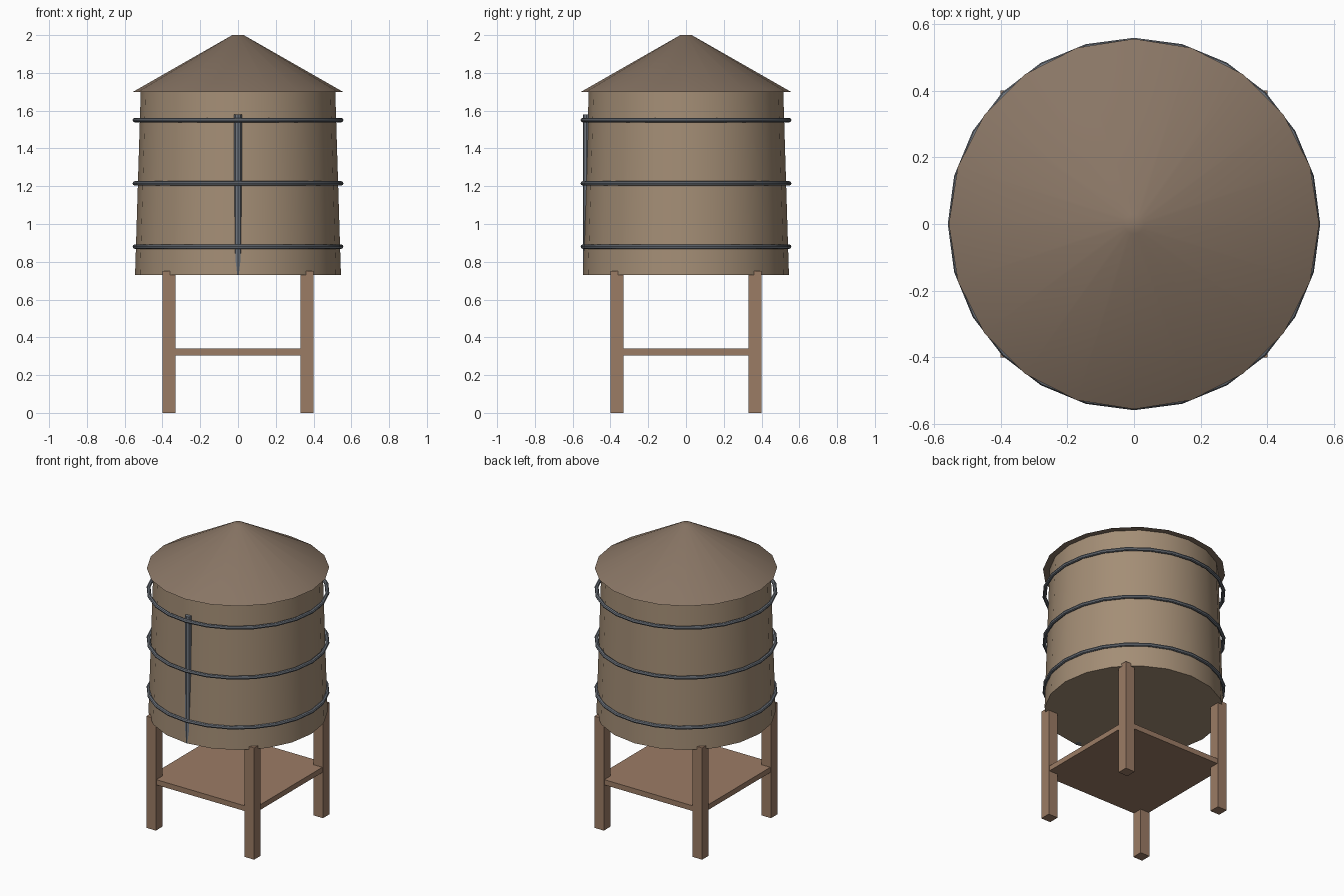
import bpy
import math

if "Cube" in bpy.data.objects:
    bpy.data.objects.remove(bpy.data.objects["Cube"])


def material(name, rgb):
    m = bpy.data.materials.new(name)
    m.diffuse_color = (*rgb, 1)
    m.use_nodes = True
    m.node_tree.nodes["Principled BSDF"].inputs["Base Color"].default_value = m.diffuse_color
    return m


STAVES = material("stave_wood", (0.37, 0.27, 0.18))
ROOF = material("roof_wood", (0.25, 0.18, 0.13))
FRAME = material("frame_wood", (0.33, 0.20, 0.13))
METAL = material("metal", (0.16, 0.18, 0.21))


def finish(name, mat, smooth=True):
    ob = bpy.context.object
    ob.name = name
    ob.data.materials.append(mat)
    if smooth:
        bpy.ops.object.shade_smooth_by_angle(angle=math.radians(35))
    return ob


def cone(name, mat, r1, r2, z1, z2, sides, x=0, y=0):
    bpy.ops.mesh.primitive_cone_add(vertices=sides, radius1=r1, radius2=r2, depth=z2 - z1,
                                    location=(x, y, (z1 + z2) / 2))
    return finish(name, mat)


def box(name, mat, size, loc):
    bpy.ops.mesh.primitive_cube_add(size=1, location=loc)
    bpy.context.object.scale = size
    bpy.ops.object.transform_apply(location=False, rotation=False, scale=True)
    return finish(name, mat, smooth=False)


# Tapered tank and conical roof
cone("tank", STAVES, 0.545, 0.515, 0.73, 1.70, 20)
cone("roof", ROOF, 0.555, 0.03, 1.70, 2.00, 20)

# Metal hoops around the tank
for i, z in enumerate((0.88, 1.215, 1.55)):
    bpy.ops.mesh.primitive_torus_add(major_radius=0.546, minor_radius=0.012,
                                     major_segments=24, minor_segments=8, location=(0, 0, z))
    finish(f"hoop_{i + 1}", METAL)

# Vertical pipe on the front
cone("front_pipe", METAL, 0.02, 0.02, 0.73, 1.58, 8, y=-0.526)

# Four legs and the shelf between them
for sx, side in ((-1, "left"), (1, "right")):
    for sy, end in ((-1, "front"), (1, "back")):
        box(f"{end}_{side}_leg", FRAME, (0.07, 0.07, 0.75), (sx * 0.365, sy * 0.365, 0.375))
box("shelf", FRAME, (0.79, 0.79, 0.035), (0, 0, 0.3225))
